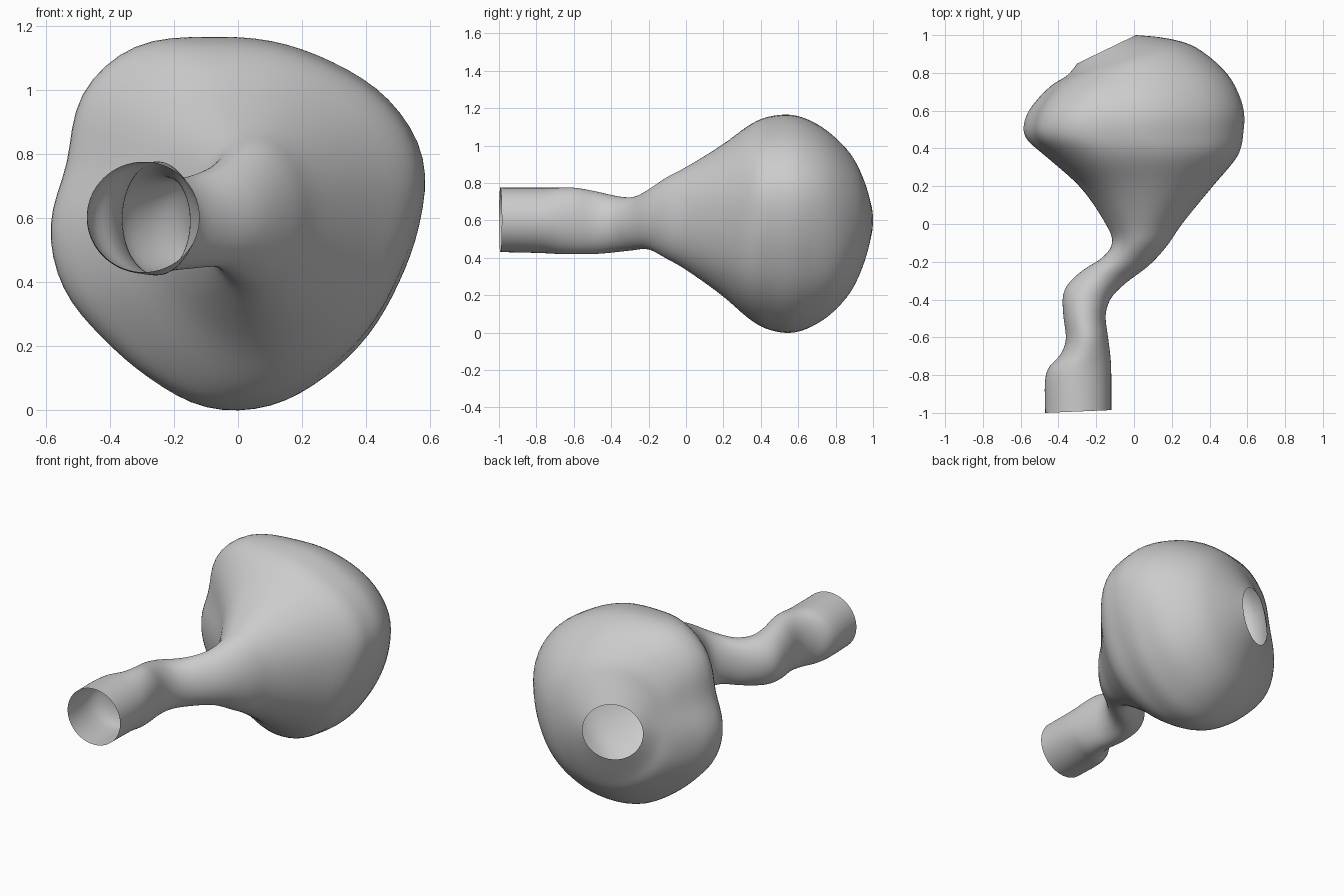
import bpy, bmesh
from math import cos, sin, pi
from mathutils import Vector

cube = bpy.data.objects.get("Cube")
if cube:
    bpy.data.objects.remove(cube, do_unlink=True)

SIDES, STEPS = 72, 5

# Sections along the vessel: one side (x, y), other side (x, y), lowest z, highest z
sections = [
    (-.47, -1, -.12, -.985, .43, .775),
    (-.468, -.79, -.12, -.77, .425, .775),
    (-.395, -.7, -.128, -.67, .42, .775),
    (-.36, -.61, -.14, -.58, .42, .775),
    (-.375, -.48, -.15, -.48, .42, .755),
    (-.37, -.35, -.12, -.39, .43, .73),
    (-.28, -.25, -.04, -.31, .44, .725),
    (-.17, -.18, .08, -.22, .445, .765),
    (-.115, -.1, .18, -.11, .395, .83),
    (-.15, 0, .255, 0, .335, .885),
    (-.28, .19, .42, .2, .195, 1.005),
    (-.46, .35, .555, .36, .055, 1.12),
    (-.58, .46, .585, .48, 0, 1.16),
    (-.575, .57, .585, .62, -.005, 1.16),
    (-.51, .665, .505, .79, .06, 1.1),
    (-.43, .74, .335, .935, .175, .995),
    (-.355, .785, .17, .985, .29, .89),
    (-.3, .85, .01, 1, .43, .77),
]

# Lumpy outline of the sac, as radius factors at even angles:
# at its widest, and the rounder one before and behind that
wide_lumps = [.96, 1.045, 1.04, 1, .995, 1.015, 1.1, 1.085, .965,
              1, .99, .94, .945, .99, .98, .93, .905, .905]
round_lumps = [.985, 1.03, 1.03, 1, .995, 1.015, 1.09, 1.08, .97,
               1, .99, .95, .955, .99, 1, .985, .975, .965]


def blend(a, b, c, d, t):
    """Catmull-Rom blend between b and c."""
    return b + .5 * t * (c - a + t * (2*a - 5*b + 4*c - d + t * (3*(b - c) + d - a)))


def lump(lumps, angle):
    u = angle / (2 * pi) * len(lumps)
    i = int(u)
    return blend(*[lumps[(i + k) % len(lumps)] for k in (-1, 0, 1, 2)], u - i)


def section_at(u):
    last = len(sections) - 1
    i = min(int(u), last - 1)
    near = [sections[max(0, min(last, i + k))] for k in (-1, 0, 1, 2)]
    return [blend(*vals, u - i) for vals in zip(*near)]


def ramp(value, start, length):
    return max(0, min(1, (value - start) / length))


def ring(bm, u):
    x0, y0, x1, y1, low, high = section_at(u)
    centre = Vector(((x0 + x1) / 2, (y0 + y1) / 2, (low + high) / 2))
    side = Vector((x1 - x0, y1 - y0, 0)) / 2
    up = Vector((0, 0, (high - low) / 2))
    lumpy = ramp(up.z, .2, .3)
    widest = ramp(up.z, .49, .08)
    verts = []
    for k in range(SIDES):
        a = 2 * pi * k / SIDES
        shape = widest * lump(wide_lumps, a) + (1 - widest) * lump(round_lumps, a)
        r = 1 + lumpy * (shape - 1)
        verts.append(bm.verts.new(centre + r * (cos(a) * side + sin(a) * up)))
    return verts


# Open-ended vessel and sac as one lofted skin
bm = bmesh.new()
rings = [ring(bm, i / STEPS) for i in range((len(sections) - 1) * STEPS + 1)]
for a, b in zip(rings, rings[1:]):
    for k in range(SIDES):
        n = (k + 1) % SIDES
        bm.faces.new((a[k], a[n], b[n], b[k]))

# Ease the section spacing while keeping both open rims fixed
inner = [v for r in rings[1:-1] for v in r]
for _ in range(3):
    bmesh.ops.smooth_vert(bm, verts=inner, factor=.5,
                          use_axis_x=True, use_axis_y=True, use_axis_z=True)
mesh = bpy.data.meshes.new("vessel_with_sac")
bm.to_mesh(mesh)
bm.free()
vessel = bpy.data.objects.new("vessel_with_sac", mesh)
bpy.context.collection.objects.link(vessel)

# Plain grey
grey = bpy.data.materials.new("light_grey")
grey.use_nodes = True
colour = (.6, .6, .6, 1)
grey.diffuse_color = colour
grey.node_tree.nodes["Principled BSDF"].inputs["Base Color"].default_value = colour
mesh.materials.append(grey)

bpy.context.view_layer.objects.active = vessel
vessel.select_set(True)
bpy.ops.object.shade_smooth_by_angle(angle=pi / 3)
